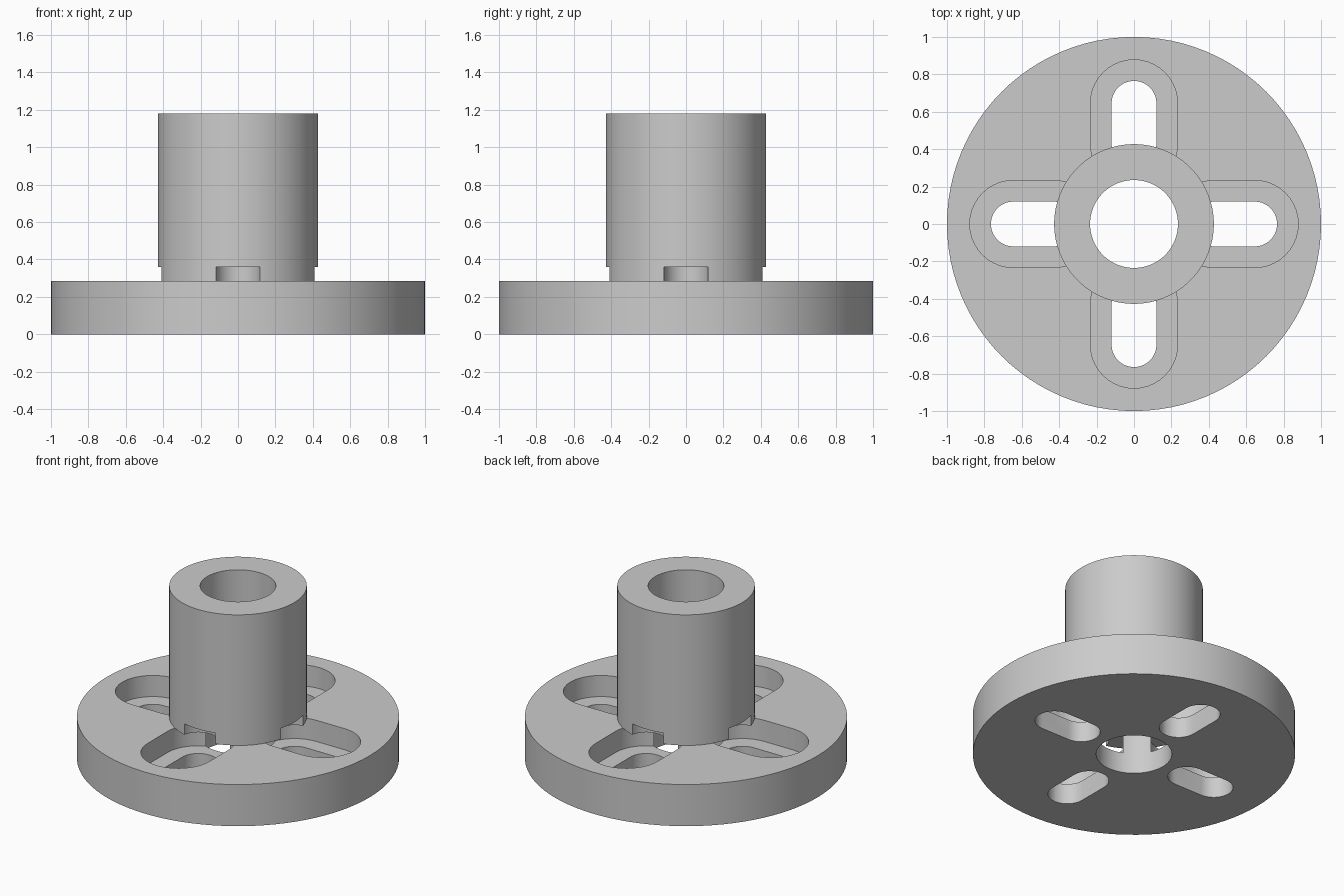
import bpy
import bmesh
from math import cos, sin, pi, radians
from mathutils import Matrix

cube = bpy.data.objects.get("Cube")
if cube:
    bpy.data.objects.remove(cube, do_unlink=True)

grey = bpy.data.materials.new("plain grey")
grey.use_nodes = True
grey.diffuse_color = (0.6, 0.6, 0.6, 1)
grey.node_tree.nodes["Principled BSDF"].inputs["Base Color"].default_value = (0.6, 0.6, 0.6, 1)

# Main sizes
FLANGE_TOP = 0.285
SLOT_INNER, SLOT_OUTER = 0.43, 0.645   # centres of the rounded slot ends
SEGMENTS = 96


def make_object(name, bm):
    bmesh.ops.recalc_face_normals(bm, faces=bm.faces)
    mesh = bpy.data.meshes.new(name)
    bm.to_mesh(mesh)
    bm.free()
    mesh.materials.append(grey)
    obj = bpy.data.objects.new(name, mesh)
    bpy.context.collection.objects.link(obj)
    return obj


def lathe(name, profile):
    """Turn a closed (radius, height) profile around z."""
    bm = bmesh.new()
    rings = []
    for i in range(SEGMENTS):
        a = 2 * pi * i / SEGMENTS
        rings.append([bm.verts.new((r * cos(a), r * sin(a), z)) for r, z in profile])
    n = len(profile)
    for i in range(SEGMENTS):
        a, b = rings[i], rings[(i + 1) % SEGMENTS]
        for k in range(n):
            bm.faces.new((a[k], b[k], b[(k + 1) % n], a[(k + 1) % n]))
    return make_object(name, bm)


def slot_cutter(name, radius, bottom, top, steps=20):
    """Four round-ended slots, one along each axis direction."""
    bm = bmesh.new()
    outline = []
    for centre, start in ((SLOT_OUTER, -pi / 2), (SLOT_INNER, pi / 2)):
        for i in range(steps + 1):
            a = start + pi * i / steps
            outline.append((centre + radius * cos(a), radius * sin(a)))
    for quarter in range(4):
        turn = Matrix.Rotation(quarter * pi / 2, 3, 'Z')
        base = bm.faces.new([bm.verts.new(turn @ Matrix.Translation((x, y, bottom)).translation)
                             for x, y in outline])
        grown = bmesh.ops.extrude_face_region(bm, geom=[base], use_keep_orig=True)
        moved = [v for v in grown["geom"] if isinstance(v, bmesh.types.BMVert)]
        bmesh.ops.translate(bm, verts=moved, vec=(0, 0, top - bottom))
    obj = make_object(name, bm)
    obj.hide_render = True
    return obj


# Flange and tubular hub turned as one body
body = lathe("flanged_hub", [(0.235, 0), (1, 0), (1, FLANGE_TOP),
                             (0.427, FLANGE_TOP), (0.427, 1.18), (0.235, 1.18)])

# Wide pockets in the flange, then narrow through slots that notch the hub
cutters = [slot_cutter("pocket_cutter", 0.233, 0.14, FLANGE_TOP + 0.0004),
           slot_cutter("slot_cutter", 0.12, -0.1, 0.36)]
for cutter in cutters:
    cut = body.modifiers.new(cutter.name, 'BOOLEAN')
    cut.operation = 'DIFFERENCE'
    cut.solver = 'EXACT'
    cut.object = cutter

# Bake the cuts and drop the cutters
bpy.context.view_layer.update()
graph = bpy.context.evaluated_depsgraph_get()
finished = bpy.data.meshes.new_from_object(body.evaluated_get(graph))
body.modifiers.clear()
body.data = finished
for cutter in cutters:
    bpy.data.objects.remove(cutter, do_unlink=True)

# Smooth round walls, crisp rims
bpy.ops.object.select_all(action='DESELECT')
body.select_set(True)
bpy.context.view_layer.objects.active = body
bpy.ops.object.shade_smooth_by_angle(angle=radians(30))
